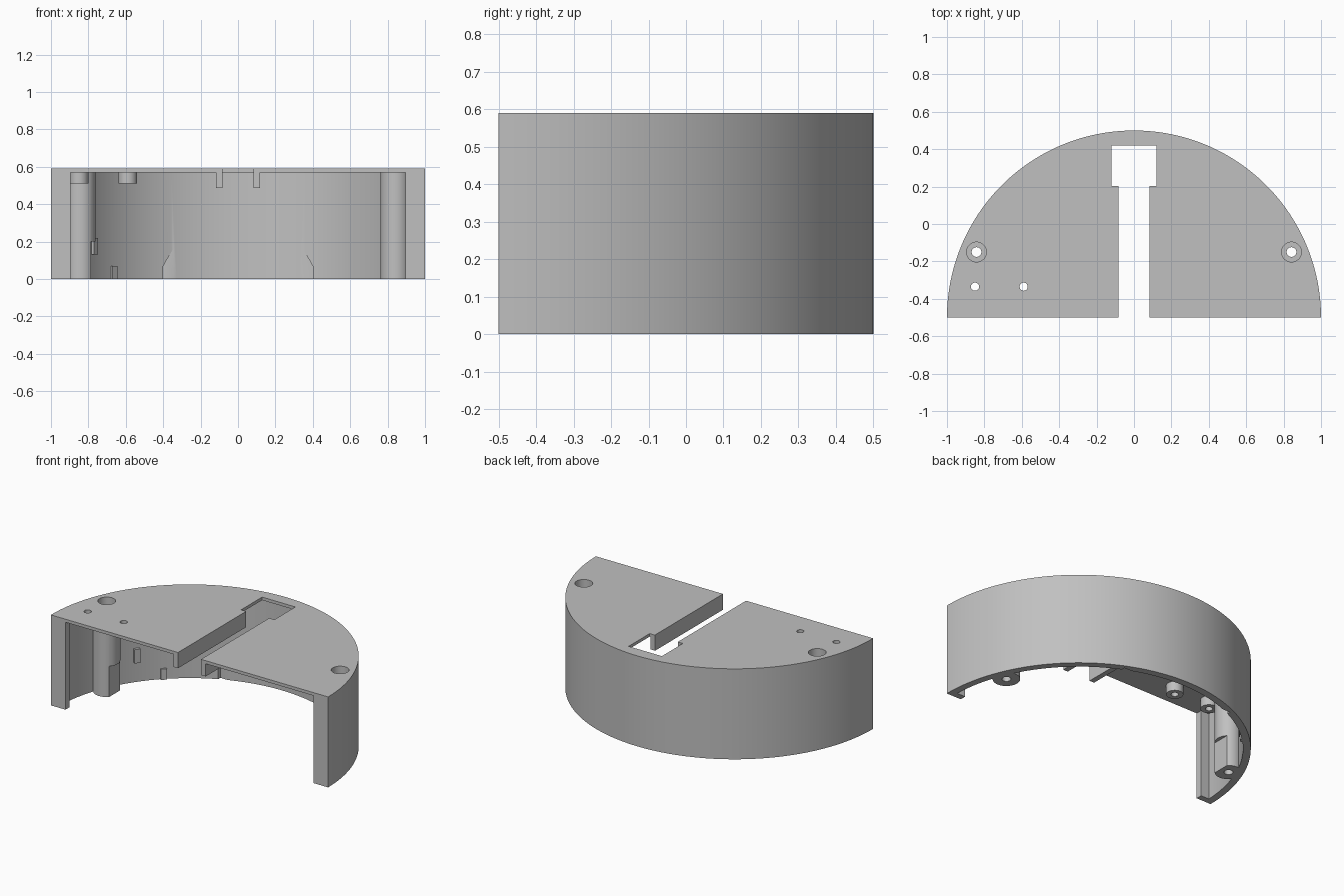
import bpy, bmesh
from math import sin, cos, pi, asin, atan2
from mathutils import Matrix

cube = bpy.data.objects.get("Cube")
if cube:
    bpy.data.objects.remove(cube, do_unlink=True)

H, PLATE, CY = 0.59, 0.57, -0.5      # height, underside of top, arc centre y
INNER, FLANGE = 0.955, 0.895         # inner wall radius, inner flange x

grey = bpy.data.materials.new("plain grey")
grey.use_nodes = True
colour = (0.53, 0.53, 0.53, 1)
grey.diffuse_color = colour
grey.node_tree.nodes["Principled BSDF"].inputs["Base Color"].default_value = colour


def finish(name, bm):
    bmesh.ops.recalc_face_normals(bm, faces=bm.faces)
    mesh = bpy.data.meshes.new(name)
    bm.to_mesh(mesh)
    bm.free()
    mesh.materials.append(grey)
    ob = bpy.data.objects.new(name, mesh)
    bpy.context.collection.objects.link(ob)
    return ob


def prism(name, outline, z0, z1):
    bm = bmesh.new()
    face = bm.faces.new([bm.verts.new((x, y, z0)) for x, y in outline])
    ext = bmesh.ops.extrude_face_region(bm, geom=[face])
    top = [v for v in ext["geom"] if isinstance(v, bmesh.types.BMVert)]
    bmesh.ops.translate(bm, verts=top, vec=(0, 0, z1 - z0))
    return finish(name, bm)


def rod(name, x, y, r, z0, z1, sides=40):
    ring = [(x + r * cos(2 * pi * i / sides), y + r * sin(2 * pi * i / sides))
            for i in range(sides)]
    return prism(name, ring, z0, z1)


def box(name, x0, x1, y0, y1, z0, z1):
    return prism(name, [(x0, y0), (x1, y0), (x1, y1), (x0, y1)], z0, z1)


def arc(r, start, n=96):
    return [(r * cos(start + (pi - 2 * start) * i / n),
             CY + r * sin(start + (pi - 2 * start) * i / n)) for i in range(n + 1)]


def combine(target, tool, operation):
    mod = target.modifiers.new(operation, "BOOLEAN")
    mod.operation, mod.solver, mod.object = operation, "EXACT", tool
    bpy.context.view_layer.objects.active = target
    bpy.ops.object.modifier_apply(modifier=mod.name)
    bpy.data.objects.remove(tool, do_unlink=True)


# half-round cover, hollowed from below, with a flange at each front end
cover = prism("half_round_cover", arc(1, 0), 0, H)
hollow = [(-FLANGE, -0.46), (-FLANGE, -0.7), (FLANGE, -0.7), (FLANGE, -0.46)]
hollow += arc(INNER, asin(0.04 / INNER))
combine(cover, prism("hollow", hollow, -0.2, PLATE), "DIFFERENCE")

# back wall relief with a sloping roof
relief = prism("wall_relief", [(0.8, -0.1), (0.89, -0.1), (0.89, 0.16),
                               (0.865, 0.06), (0.8, 0.06)], -0.4, 0.4)
relief.data.transform(Matrix(((0, 0, 1, 0), (1, 0, 0, CY), (0, 1, 0, 0), (0, 0, 0, 1))))
combine(cover, relief, "DIFFERENCE")

# screw posts; the one on the -x side is flattened near its foot
for side in (-1, 1):
    post = rod("screw_post", side * 0.842, -0.15, 0.08, 0, PLATE + 0.01)
    if side < 0:
        combine(post, box("flat", -0.785, -0.7, -0.3, 0, -0.1, 0.2), "DIFFERENCE")
    combine(cover, post, "UNION")

# small bosses under the plate and rails along the slot
for x in (-0.85, -0.59):
    combine(cover, rod("boss", x, -0.335, 0.05, 0.51, PLATE + 0.01), "UNION")
for side in (-1, 1):
    x0, x1 = sorted((side * 0.07, side * 0.117))
    combine(cover, box("rail", x0, x1, CY, 0.2, 0.487, PLATE + 0.01), "UNION")

# little catches on the inner wall
for x, y, z0, z1 in ((-0.775, 0.06, 0.13, 0.22), (-0.672, 0.19, 0, 0.07)):
    catch = box("catch", -0.02, 0.02, -0.018, 0.018, z0, z1)
    catch.data.transform(Matrix.Translation((x, y, 0))
                         @ Matrix.Rotation(atan2(y - CY, x), 4, "Z"))
    combine(cover, catch, "UNION")

# slot with a wider pocket at the back
combine(cover, box("slot", -0.083, 0.083, -0.7, 0.3, 0.4, 0.7), "DIFFERENCE")
combine(cover, box("pocket", -0.12, 0.12, 0.203, 0.42, 0.4, 0.7), "DIFFERENCE")

# counterbored screw holes and plain boss holes
for side in (-1, 1):
    x = side * 0.842
    combine(cover, rod("counterbore", x, -0.15, 0.053, 0.3, 0.7), "DIFFERENCE")
    combine(cover, rod("screw_hole", x, -0.15, 0.026, -0.1, 0.4), "DIFFERENCE")
for x in (-0.85, -0.59):
    combine(cover, rod("boss_hole", x, -0.335, 0.022, 0.4, 0.7, 16), "DIFFERENCE")

for ob in bpy.context.selected_objects:
    ob.select_set(False)
cover.select_set(True)
bpy.context.view_layer.objects.active = cover
bpy.ops.object.shade_smooth_by_angle(angle=0.4)
